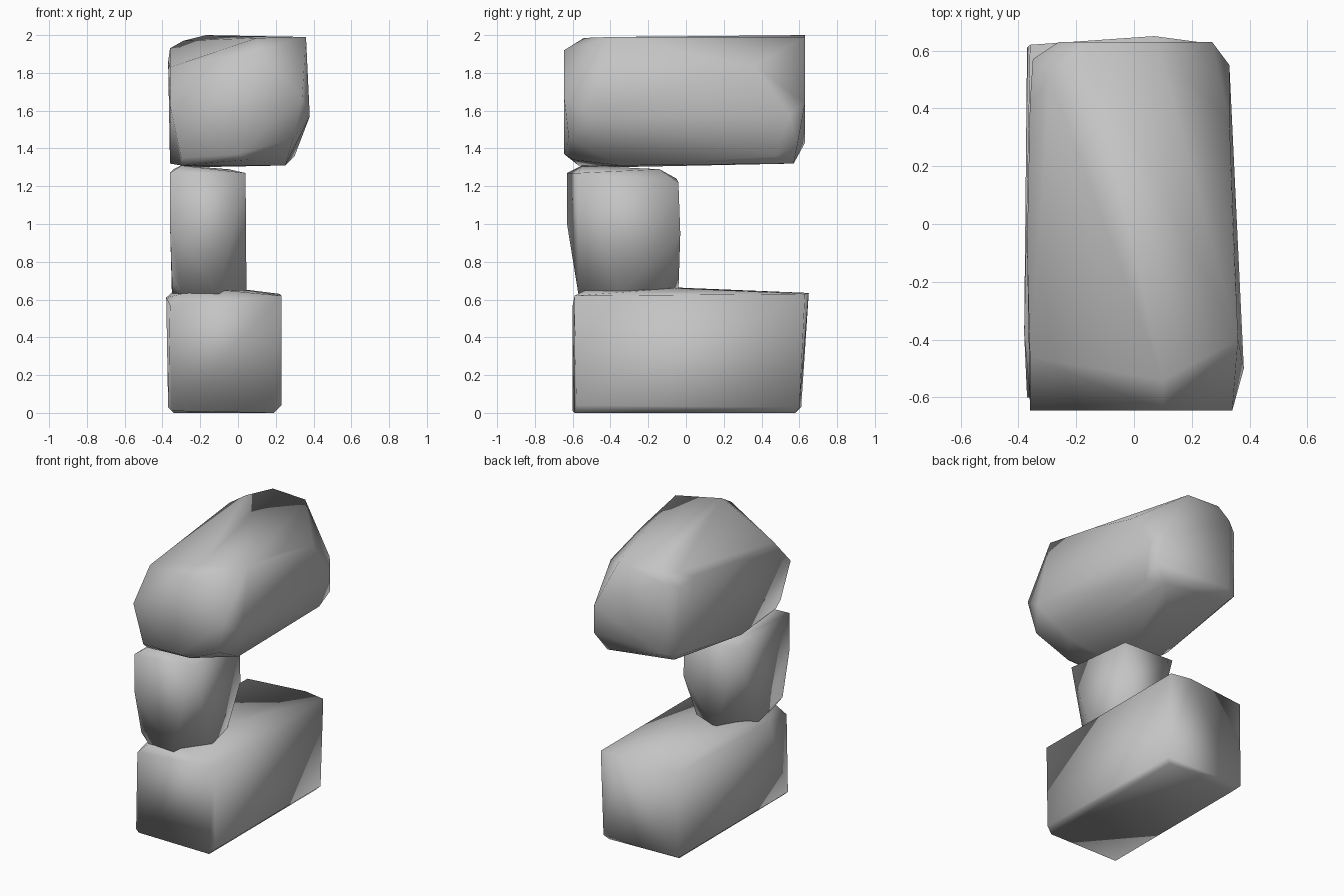
import bpy
import bmesh

# Remove the default cube only
default_cube = bpy.data.objects.get("Cube")
if default_cube:
    bpy.data.objects.remove(default_cube, do_unlink=True)


def make_material(name, colour):
    """Create a plain flat material."""
    material = bpy.data.materials.new(name)
    material.use_nodes = True
    material.diffuse_color = colour
    shader = material.node_tree.nodes["Principled BSDF"]
    shader.inputs["Base Color"].default_value = colour
    shader.inputs["Roughness"].default_value = 0.9
    return material


def make_stone(name, corners, material):
    """Wrap a faceted convex stone around its corner points, shaded smooth."""
    mesh = bpy.data.meshes.new(name)
    bm = bmesh.new()
    for corner in corners:
        bm.verts.new(corner)
    hull = bmesh.ops.convex_hull(bm, input=bm.verts[:])
    unused = {
        item
        for item in hull["geom_interior"] + hull["geom_unused"]
        if isinstance(item, bmesh.types.BMVert) and not item.link_faces
    }
    bmesh.ops.delete(bm, geom=list(unused), context="VERTS")
    bmesh.ops.recalc_face_normals(bm, faces=bm.faces[:])
    for face in bm.faces:
        face.smooth = True
    bm.to_mesh(mesh)
    bm.free()
    mesh.materials.append(material)
    stone = bpy.data.objects.new(name, mesh)
    bpy.context.scene.collection.objects.link(stone)
    return stone


grey_stone = make_material("grey stone", (0.55, 0.55, 0.55, 1))

# Long bottom block: underside, lower rim, then the sloping top
base_corners = [
    (-.35, -.6, .01), (.19, -.59, 0), (.19, .58, 0), (-.34, .56, 0),
    (.23, -.58, .04), (.22, .6, .03), (-.37, .61, .03), (-.37, -.6, .03),
    (.23, -.59, .62), (.22, .63, .63), (.07, .65, .635), (-.36, .62, .62),
    (-.36, -.6, .57), (-.38, -.38, .61), (-.3, -.57, .63), (-.08, -.53, .65),
    (-.02, -.05, .66), (-.32, -.08, .665),
]
make_stone("base_stone", base_corners, grey_stone)

# Upright middle block, narrowing towards its foot
middle_corners = [
    (-.1, -.57, .63), (.045, -.35, .63), (0, -.13, .63), (-.2, -.04, .63),
    (-.35, -.3, .63), (-.3, -.56, .63), (-.35, -.57, .7), (.04, -.03, .95),
    (-.36, -.63, 1), (.04, -.04, 1.22), (-.36, -.63, 1.27),
    (.04, -.57, 1.27), (-.05, -.14, 1.29), (-.36, -.05, 1.24),
    (-.3, -.55, 1.31), (-.34, -.14, 1.29),
]
make_stone("middle_stone", middle_corners, grey_stone)

# Large overhanging top block: underside, belly, then the rounded crown
top_corners = [
    (-.3, -.57, 1.31), (-.24, -.4, 1.3), (.05, -.6, 1.34), (.25, -.35, 1.31),
    (.21, .57, 1.32), (.3, .47, 1.36), (-.36, -.1, 1.32), (-.3, .56, 1.38),
    (-.3, -.62, 1.35), (0, -.645, 1.37), (.29, -.62, 1.45), (.3, .59, 1.42),
    (-.35, .57, 1.43), (-.26, .63, 1.43), (-.36, -.645, 1.63),
    (.34, -.645, 1.67), (.38, -.5, 1.57), (.33, .55, 1.58), (.27, .63, 1.64),
    (.1, -.645, 1.92), (-.36, -.46, 1.83), (-.37, -.08, 1.86),
    (-.36, .42, 1.93), (-.35, .57, 1.9), (-.26, .63, 1.93),
    (-.17, .63, 2), (.08, .63, 1.99), (-.29, .5, 1.97), (.1, -.54, 1.985),
    (.36, -.4, 1.99), (.34, 0, 1.93), (.33, .36, 1.84),
]
make_stone("top_stone", top_corners, grey_stone)
